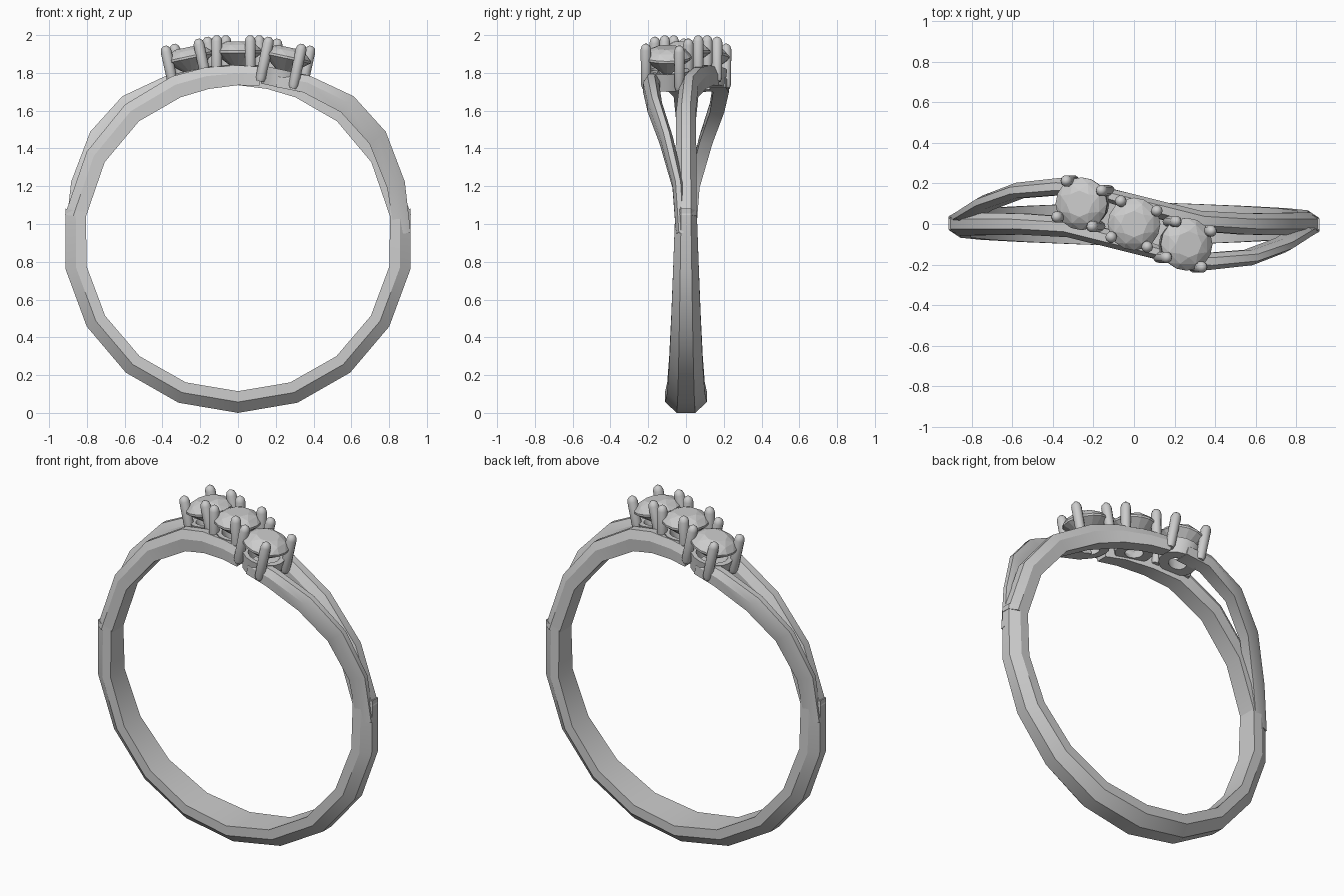
import bpy, bmesh
from math import sin, cos, pi, radians
from mathutils import Matrix

if "Cube" in bpy.data.objects:
    bpy.data.objects.remove(bpy.data.objects["Cube"])

CZ = 0.92  # height of the ring centre


def make(name, bm, mat=None):
    bmesh.ops.recalc_face_normals(bm, faces=bm.faces)
    me = bpy.data.meshes.new(name)
    bm.to_mesh(me)
    bm.free()
    ob = bpy.data.objects.new(name, me)
    bpy.context.collection.objects.link(ob)
    if mat:
        ob.matrix_world = mat
    return ob


def smooth(ob, angle):
    bpy.ops.object.select_all(action='DESELECT')
    ob.select_set(True)
    bpy.context.view_layer.objects.active = ob
    bpy.ops.object.shade_smooth_by_angle(angle=radians(angle))


def strand(name, stations, s=1, crown=0.6):
    """Loft round the finger; station = angle from bottom, inner r, outer r, y, half width."""
    bm = bmesh.new()
    rings = []
    for a, ri, ro, y, w in stations:
        a = radians(a)
        m = ri + (ro - ri) * crown
        sec = [(ri, -w), (m, -w), (ro, -w * .45), (ro, w * .45), (m, w), (ri, w)]
        rings.append([bm.verts.new((s * r * sin(a), s * (y + d), CZ - r * cos(a))) for r, d in sec])
    for p, q in zip(rings, rings[1:]):
        for i in range(6):
            j = (i + 1) % 6
            bm.faces.new((p[i], p[j], q[j], q[i]))
    bm.faces.new(rings[0])
    bm.faces.new(rings[-1])
    smooth(make(name, bm), 25)


def lathe(name, prof, n, mat, closed=False):
    bm = bmesh.new()
    rings = [[bm.verts.new((r * cos(2 * pi * k / n), r * sin(2 * pi * k / n), z))
              for k in range(n)] for r, z in prof]
    pairs = list(zip(rings, rings[1:])) + ([(rings[-1], rings[0])] if closed else [])
    for p, q in pairs:
        for k in range(n):
            l = (k + 1) % n
            bm.faces.new((p[k], p[l], q[l], q[k]))
    if not closed:
        bm.faces.new(rings[0])
        bm.faces.new(rings[-1])
    smooth(make(name, bm, mat), 40)


def gem(name, mat):
    bm = bmesh.new()
    for n, r, z, off in ((8, .065, .048, 0), (8, .104, .03, .5), (16, .13, 0, 0), (16, .13, -.012, 0)):
        for k in range(n):
            a = 2 * pi * (k + off) / n
            bm.verts.new((r * cos(a), r * sin(a), z))
    bm.verts.new((0, 0, -.11))
    bmesh.ops.convex_hull(bm, input=bm.verts)
    make(name, bm, mat)


# lower band, wide at the bottom and slim at the sides
band = []
for a in range(-100, 101, 20):
    t = abs(a) / 100
    band.append((a, .805 + .012 * t, .92 + .008 * t, 0, .11 - .053 * t))
strand("lower_band", band, crown=.5)

# split shoulders, repeated by a half turn about z
main = [(98, .815, .925, 0, .057), (120, .815, .925, 0, .055), (140, .815, .93, 0, .052),
        (158, .81, .93, .015, .05), (169, .81, .925, .06, .045), (180, .815, .92, .105, .042),
        (188, .82, .92, .14, .035)]
branch = [(92, .83, .915, -.025, .028), (109, .835, .934, -.042, .03), (126, .86, .967, -.105, .035),
          (141, .865, .973, -.165, .038), (156, .85, .945, -.185, .042), (166, .83, .92, -.165, .045)]
for s, side in ((1, "right"), (-1, "left")):
    strand(side + "_main_shoulder", main, s)
    strand(side + "_outer_shoulder", branch, s)

# three stone settings along a diagonal, outer two tilted outwards
for name, x, y, z, tilt in (("left", -.26, .1, 1.888, -12), ("centre", 0, 0, 1.918, 0), ("right", .26, -.1, 1.888, 12)):
    m = Matrix.Translation((x, y, z)) @ Matrix.Rotation(radians(tilt), 4, 'Y')
    gem(name + "_stone", m)
    lathe(name + "_seat", [(.05, -.17), (.105, -.17), (.118, -.075), (.09, -.075)], 16, m, True)
    for i in range(4):
        a = radians(30 + 90 * i)
        p = m @ Matrix.Translation((.13 * cos(a), .13 * sin(a), 0))
        lathe(f"{name}_prong_{i + 1}", [(.02, -.16), (.027, -.14), (.029, .05), (.023, .069), (.009, .08)], 10, p)
